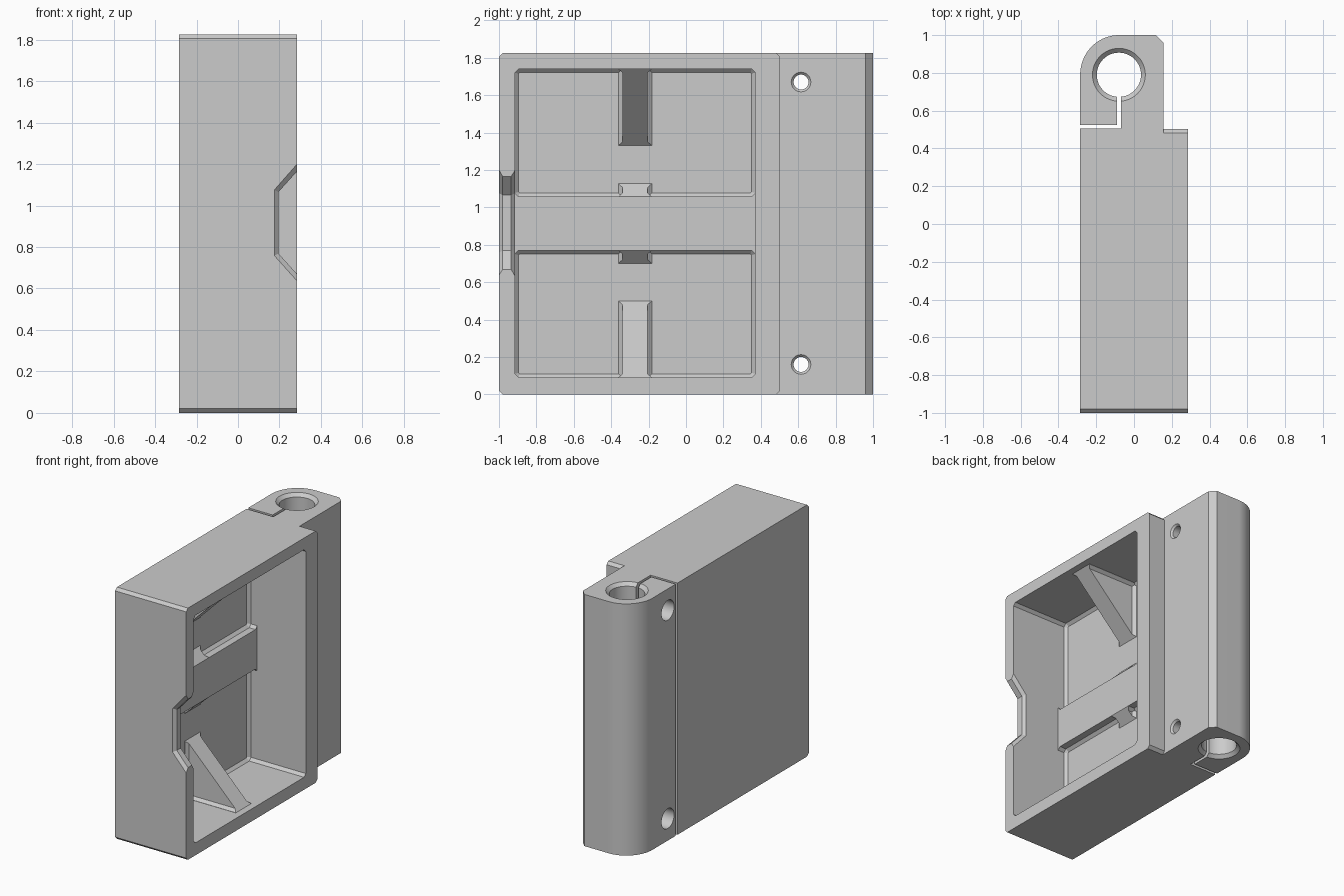
import bpy, bmesh
from math import cos, sin, pi, radians

if "Cube" in bpy.data.objects:
    bpy.data.objects.remove(bpy.data.objects["Cube"])

grey = bpy.data.materials.new("plain grey")
grey.use_nodes = True
grey.diffuse_color = (0.6, 0.6, 0.6, 1)
grey.node_tree.nodes["Principled BSDF"].inputs["Base Color"].default_value = (0.6, 0.6, 0.6, 1)

HEIGHT = 1.825
HALF = 0.285      # half thickness of the block
FRONT, BACK = -1.0, 0.503
FLOOR = -0.175    # pocket floor
BEAM_TOP = -0.105
CH = 0.02         # common chamfer


def loft(name, rings):
    """Solid skinned through rings of equally many points."""
    bm = bmesh.new()
    vs = [[bm.verts.new(p) for p in r] for r in rings]
    n = len(rings[0])
    bm.faces.new(vs[0])
    bm.faces.new(vs[-1])
    for a, b in zip(vs, vs[1:]):
        for i in range(n):
            j = (i + 1) % n
            bm.faces.new((a[i], a[j], b[j], b[i]))
    bmesh.ops.recalc_face_normals(bm, faces=bm.faces)
    me = bpy.data.meshes.new(name)
    bm.to_mesh(me)
    bm.free()
    me.materials.append(grey)
    ob = bpy.data.objects.new(name, me)
    bpy.context.collection.objects.link(ob)
    return ob


def combine(target, tool, operation):
    mod = target.modifiers.new("bool", "BOOLEAN")
    mod.operation, mod.solver, mod.object = operation, "EXACT", tool
    bpy.context.view_layer.objects.active = target
    bpy.ops.object.modifier_apply(modifier=mod.name)
    bpy.data.objects.remove(tool)


def cut(tool):
    combine(body, tool, "DIFFERENCE")


def chamfered(x, y0, y1, z0, z1, c=CH):
    """Rectangle with cut corners in the plane at x."""
    return [(x, y, z) for y, z in (
        (y0 + c, z0), (y1 - c, z0), (y1, z0 + c), (y1, z1 - c),
        (y1 - c, z1), (y0 + c, z1), (y0, z1 - c), (y0, z0 + c))]


def box(name, x0, x1, y0, y1, z0, z1):
    ring = ((x0, y0), (x1, y0), (x1, y1), (x0, y1))
    return loft(name, [[(x, y, z) for x, y in ring] for z in (z0, z1)])


def round_cutter(steps, place, n=48):
    """Stepped round cutter; steps are (radius, distance along the axis)."""
    return loft("round_cutter", [
        [place(r * cos(2 * pi * i / n), r * sin(2 * pi * i / n), d) for i in range(n)]
        for r, d in steps])


# Main block
body = loft("housing", [chamfered(x, FRONT, BACK, 0, HEIGHT) for x in (-HALF, HALF)])

# Clamp hub along the back edge, rounded on its left
HX, HY, HR = -0.08, 0.79, 0.205
arc = [(HX - HR * cos(a * pi / 48), HY + 0.21 * sin(a * pi / 48)) for a in range(25)]
outline = [(-HALF, 0.3)] + arc + [(0.115, 1), (0.155, 0.96), (0.155, 0.3)]
hub = loft("hub", [[(x, y, z) for x, y in outline] for z in (0, HEIGHT)])
combine(body, hub, "UNION")

# Open recess above the beam, then two deeper pockets with chamfered floors
Y0, Y1 = -0.915, 0.37
LOW, BEAM_LOW, BEAM_HIGH, HIGH = 0.09, 0.77, 1.057, 1.74
cut(loft("recess", [chamfered(x, Y0, Y1, LOW, HIGH) for x in (BEAM_TOP, 0.4)]))
for z0, z1 in ((LOW, BEAM_LOW), (BEAM_HIGH, HIGH)):
    cut(loft("pocket", [
        chamfered(FLOOR, Y0 + CH, Y1 - CH, z0 + CH, z1 - CH, 0.005),
        chamfered(FLOOR + CH, Y0, Y1, z0, z1),
        chamfered(BEAM_TOP + 0.01, Y0, Y1, z0, z1)]))

# Finger notch in the front wall, flared on both sides
def notch_ring(y, grow):
    mid, x = 0.917, 0.195 - grow
    w0, w1 = 0.148 + grow * 0.5, 0.248 + grow * 1.7
    top = w1 + (w1 - w0) * 1.0
    rim = HALF + (HALF - x)
    return [(x, y, mid - w0), (rim, y, mid - top), (rim, y, mid + top), (x, y, mid + w0)]


cut(loft("notch", [notch_ring(y, g) for y, g in (
    (FRONT - CH, 2 * CH), (FRONT + CH, 0), (Y0 - CH, 0), (Y0 + CH, 2 * CH))]))

# Rod bore with countersunk ends
cut(round_cutter(
    [(0.16, -CH), (0.117, 0.023), (0.117, HEIGHT - 0.023), (0.16, HEIGHT + CH)],
    lambda a, b, d: (HX + a, HY + b, d), 64))

# Clamp slot
cut(box("slot", -0.4, -0.07, 0.505, 0.525, -0.1, 2))
cut(box("slit", -0.09, -0.07, 0.51, 0.75, -0.1, 2))

# Screw holes, with wide counterbores on the left side of the hub
for z in (0.16, 1.67):
    cut(round_cutter(
        [(0.072, -0.4), (0.072, -0.17), (0.04, -0.17), (0.04, 0.142), (0.065, 0.168)],
        lambda a, b, d: (d, 0.615 + a, z + b), 32))


# Triangular gussets with flared feet, pointing up or down from a wall
def gusset(name, wall, side, leg):
    d = 0.015

    def ring(y, pts):
        return [(FLOOR + v, y, wall + side * u) for u, v in pts]

    tri = [(-d, -d), (leg, -d), (leg, 0), (0, leg), (-d, leg)]
    loft(name, [ring(y, tri) for y in (-0.34, -0.205)])

    def foot(t):
        return [(-d, -d), (leg, -d), (leg, 0), (leg - t, t), (t, t),
                (t, leg - t), (0, leg), (-d, leg)]

    loft(name + "_foot", [ring(y, foot(t)) for y, t in (
        (-0.361, 0.001), (-0.34, CH), (-0.205, CH), (-0.183, 0.001))])


gusset("lower_gusset", LOW, 1, 0.41)
gusset("upper_gusset", HIGH, -1, 0.41)
gusset("beam_lower_gusset", BEAM_LOW, -1, 0.07)
gusset("beam_upper_gusset", BEAM_HIGH, 1, 0.07)

# Smooth the round surfaces, keep edges sharp
bpy.ops.object.select_all(action="DESELECT")
body.select_set(True)
bpy.context.view_layer.objects.active = body
bpy.ops.object.shade_smooth_by_angle(angle=radians(25))
